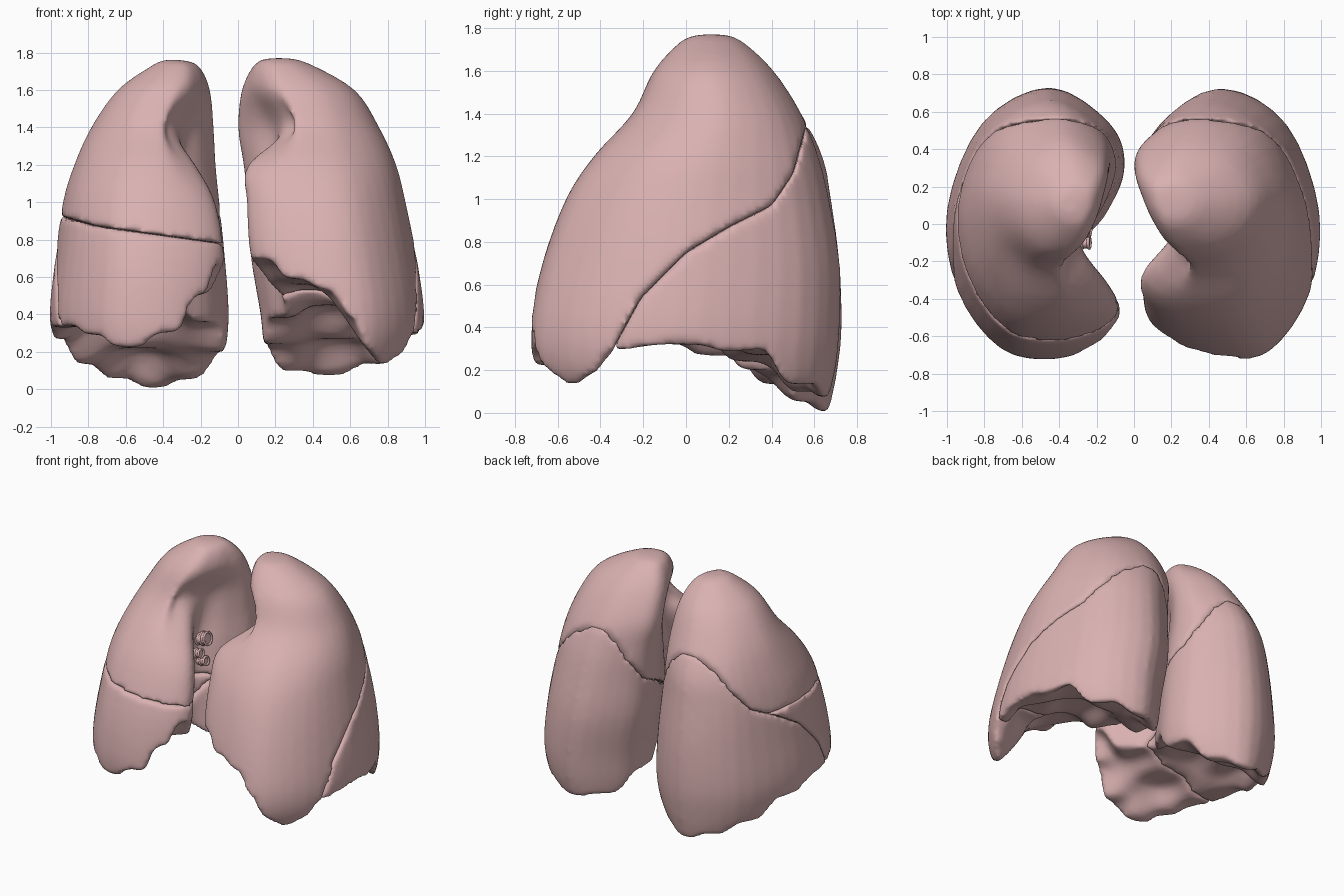
import bpy, bmesh
from math import pi
from mathutils import Vector

cube = bpy.data.objects.get("Cube")
if cube:
    bpy.data.objects.remove(cube, do_unlink=True)

pink = bpy.data.materials.new("lung pink")
pink.use_nodes = True
pink.diffuse_color = (0.70, 0.44, 0.44, 1)
pink.node_tree.nodes["Principled BSDF"].inputs["Base Color"].default_value = pink.diffuse_color


def add_object(name, bm):
    bmesh.ops.recalc_face_normals(bm, faces=bm.faces[:])
    mesh = bpy.data.meshes.new(name)
    bm.to_mesh(mesh)
    bm.free()
    obj = bpy.data.objects.new(name, mesh)
    bpy.context.collection.objects.link(obj)
    return obj


def remove(*objs):
    for obj in objs:
        bpy.data.objects.remove(obj, do_unlink=True)


def bake(obj, name):
    """New object holding the result of the modifiers on obj."""
    bpy.context.view_layer.update()
    graph = bpy.context.evaluated_depsgraph_get()
    mesh = bpy.data.meshes.new_from_object(obj.evaluated_get(graph))
    mesh.name = name
    new = bpy.data.objects.new(name, mesh)
    bpy.context.collection.objects.link(new)
    return new


def cut(obj, cutter, operation, name):
    mod = obj.modifiers.new("cut", "BOOLEAN")
    mod.operation, mod.object, mod.solver = operation, cutter, "EXACT"
    new = bake(obj, name)
    obj.modifiers.clear()
    return new


def spline(points, steps, closed):
    """Catmull-Rom curve through tuples of any length."""
    n, out = len(points), []
    for i in range(n if closed else n - 1):
        ids = [i - 1, i, i + 1, i + 2]
        ids = [k % n if closed else min(max(k, 0), n - 1) for k in ids]
        quad = list(zip(*(points[k] for k in ids)))
        for s in range(steps):
            t = s / steps
            out.append([b + 0.5 * t * (c - a + t * (2*a - 5*b + 4*c - d + t * (3*(b - c) + d - a)))
                        for a, b, c, d in quad])
    return out if closed else out + [list(points[-1])]


def section(z, xm, xl, yf, yb, notch, front):
    """Horizontal outline: medial to lateral width, front to back depth."""
    unit = [(0, .4), (.08, .73), (.42, 1), (.8, .74), (1, .1), (.94, -.5), (.7, -.92), (.4, -1),
            (front + .09, -.88), (front, -.65), (notch, -.25), (notch * .4, .05)]
    yc, half = (yf + yb) / 2, (yb - yf) / 2
    return [(xm + u * (xl - xm), yc + v * half, z) for u, v in spline(unit, 4, True)]


def loft(name, rows, side):
    bm = bmesh.new()
    rings = [[bm.verts.new((side * x, y, z)) for x, y, z in section(*row)]
             for row in spline(rows, 4, False)]
    n = len(rings[0])
    for a, b in zip(rings, rings[1:]):
        for i in range(n):
            j = (i + 1) % n
            bm.faces.new((a[i], a[j], b[j], b[i]))
    bm.faces.new(rings[0])
    bm.faces.new(rings[-1])
    return add_object(name, bm)


def diaphragm(points, side):
    """Solid whose top follows the underside of a lung."""
    bm = bmesh.new()
    bmesh.ops.create_grid(bm, x_segments=36, y_segments=48, size=1)
    for v in bm.verts:
        x, y = .5 + .7 * v.co.x, v.co.y
        w = [(((x - p[0])**2 + (y - p[1])**2 + .004)**-2.5, p[2]) for p in points]
        v.co = (side * x, y, sum(a * b for a, b in w) / sum(a for a, b in w))
    top = bm.faces[:]
    new = bmesh.ops.extrude_face_region(bm, geom=top, use_keep_orig=True)
    for v in new["geom"]:
        if isinstance(v, bmesh.types.BMVert):
            v.co.z = -.6
    return add_object("diaphragm_cutter", bm)


def prism(name, outline, offset):
    """Closed outline swept along an offset."""
    bm = bmesh.new()
    face = bm.faces.new([bm.verts.new(p) for p in outline])
    new = bmesh.ops.extrude_face_region(bm, geom=[face], use_keep_orig=True)
    moved = [v for v in new["geom"] if isinstance(v, bmesh.types.BMVert)]
    bmesh.ops.translate(bm, verts=moved, vec=offset)
    return add_object(name, bm)


def finish(raw, name):
    """Round the lobe edges and smooth the surface."""
    mod = raw.modifiers.new("remesh", "REMESH")
    mod.mode, mod.voxel_size = "VOXEL", .02
    mod = raw.modifiers.new("smooth", "SMOOTH")
    mod.factor, mod.iterations = .5, 7
    obj = bake(raw, name)
    remove(raw)
    obj.data.materials.clear()
    obj.data.materials.append(pink)
    obj.data.polygons.foreach_set("use_smooth", [True] * len(obj.data.polygons))


# Rows: height, medial x, lateral x, front y, back y, hilum notch, front margin
left_rows = [
    (1.77, .17, .27, .07, .17, .05, .15), (1.74, .09, .38, -.02, .26, .05, .15),
    (1.6, .02, .62, -.15, .41, .1, .2), (1.4, 0, .75, -.25, .54, .25, .34),
    (1.2, .03, .84, -.43, .62, .24, .03), (1, .05, .89, -.56, .67, .22, 0),
    (.7, .07, .95, -.67, .72, .18, 0), (.4, .12, .99, -.73, .72, .15, .03),
    (.2, .14, .97, -.71, .7, .12, .05), (.05, .17, .9, -.6, .66, .1, .05),
    (-.1, .2, .86, -.5, .62, .1, .05)]
right_rows = [
    (1.76, .3, .4, .06, .16, .05, .15), (1.73, .21, .46, -.02, .25, .05, .15),
    (1.6, .15, .64, -.15, .41, .08, .18), (1.4, .13, .78, -.25, .54, .22, .32),
    (1.2, .12, .87, -.43, .64, .26, .14), (1, .1, .93, -.56, .68, .26, .03),
    (.7, .07, .97, -.67, .72, .27, .01), (.4, .05, 1, -.72, .73, .28, .05),
    (.2, .07, .97, -.71, .71, .24, .05), (.05, .13, .9, -.66, .68, .2, .05),
    (-.1, .2, .8, -.6, .64, .2, .05)]

# Underside heights, as x outward from the middle, y, z
left_base = [
    (.1, -.6, .7), (.3, -.68, .59), (.48, -.7, .54), (.6, -.68, .4), (.69, -.66, .2),
    (.82, -.6, .1), (.92, -.48, .17), (.97, -.33, .3), (1, 0, .32), (.97, .25, .28),
    (.82, .57, .12), (.5, .71, .07), (.2, .6, .09), (.14, .3, .24), (.18, 0, .38),
    (.5, 0, .45), (.72, -.25, .42), (.55, .4, .27), (.78, .25, .35), (.4, -.4, .56)]
right_base = [
    (.08, -.55, .68), (.2, -.63, .5), (.35, -.7, .3), (.6, -.71, .22), (.8, -.6, .29),
    (.92, -.42, .34), (1, -.15, .33), (.98, .15, .26), (.87, .45, .13), (.7, .64, .05),
    (.45, .72, 0), (.22, .6, .05), (.08, .35, .2), (.1, .05, .36), (.5, 0, .46),
    (.55, -.4, .42), (.55, .4, .22), (.78, .1, .38), (.25, -.35, .5)]

# Curved oblique fissure in side profile; everything behind it is the lower lobe
fissure = [(-.5, -.3), (-.39, .15), (-.33, .32), (-.21, .54), (0, .75), (.2, .87), (.4, .97),
           (.5, 1.12), (.56, 1.34), (.85, 1.6), (1.2, 1.6), (1.2, -.3)]
behind = prism("oblique_cutter", [(-1.5, y, z) for y, z in fissure], (3, 0, 0))

# Horizontal fissure of the three-lobed lung
below = prism("horizontal_cutter", [(-1.2, -1.2, .94), (-.93, -1.2, .92), (-.75, -1.2, .87),
                                    (-.1, -1.2, .78), (.2, -1.2, .76), (.2, -1.2, -.5),
                                    (-1.2, -1.2, -.5)], (0, 2.4, 0))

for label, side, rows, base in (("left", 1, left_rows, left_base),
                                ("right", -1, right_rows, right_base)):
    whole = loft("whole", rows, side)
    dome = diaphragm(base, side)
    body = cut(whole, dome, "DIFFERENCE", "body")
    lower = cut(body, behind, "INTERSECT", "lower_raw")
    upper = cut(body, behind, "DIFFERENCE", "upper_raw")
    if label == "right":
        middle = cut(upper, below, "INTERSECT", "middle_raw")
        top = cut(upper, below, "DIFFERENCE", "top_raw")
        remove(upper)
        upper = top
        finish(middle, "right_middle_lobe")
    finish(upper, label + "_upper_lobe")
    finish(lower, label + "_lower_lobe")
    remove(whole, dome, body)

    # Airway and vessel stubs at the hilum
    for i, (y, z, r) in enumerate(((-.02, 1.08, .045), (-.1, 1.0, .03), (-.04, .92, .03))):
        start, end = Vector((side * .42, y, z - .04)), Vector((side * .24, y, z))
        axis = end - start
        bpy.ops.mesh.primitive_cylinder_add(vertices=20, radius=r, depth=axis.length,
                                            location=(start + end) / 2)
        tube = bpy.context.object
        tube.name = f"{label}_airway_{i + 1}"
        tube.rotation_euler = axis.to_track_quat("Z", "Y").to_euler()
        tube.data.materials.append(pink)
        bpy.ops.object.shade_smooth_by_angle()
        for k in range(3):
            bpy.ops.mesh.primitive_torus_add(major_segments=20, minor_segments=8, major_radius=r,
                                             minor_radius=.008, location=end - axis * k * .2,
                                             rotation=tube.rotation_euler)
            ring = bpy.context.object
            ring.name = f"{label}_airway_ring_{i + 1}_{k + 1}"
            ring.data.materials.append(pink)
            bpy.ops.object.shade_smooth_by_angle(angle=pi / 3)

remove(behind, below)
